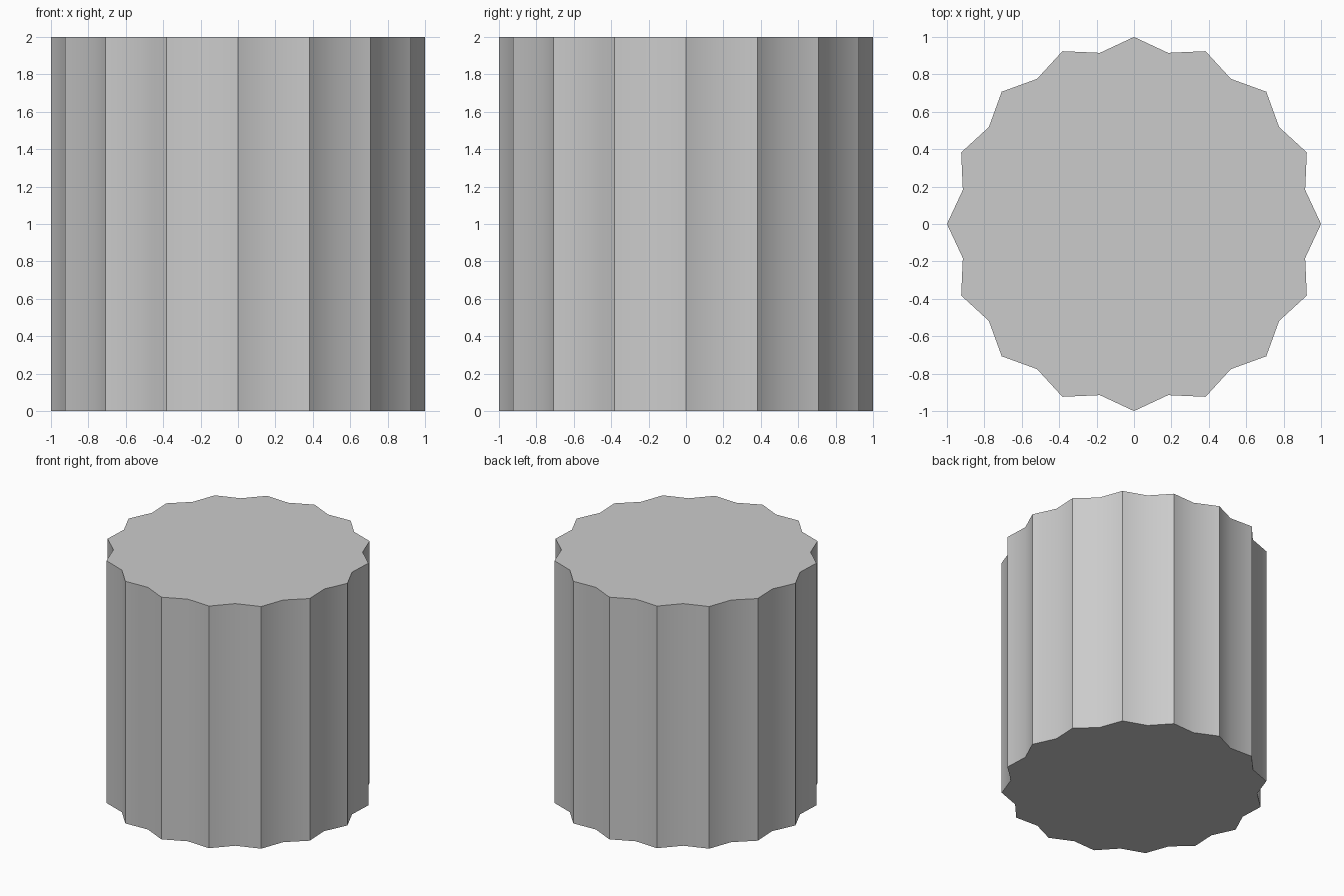
import bpy, bmesh, math

if "Cube" in bpy.data.objects:
    bpy.data.objects.remove(bpy.data.objects["Cube"])

FLUTES = 16
RIDGE, VALLEY, HEIGHT = 1.0, 0.933, 2.0

# Fluted outline: ridges alternate with shallow valleys
bm = bmesh.new()
outline = []
for i in range(FLUTES * 2):
    a = math.pi * i / FLUTES
    r = VALLEY if i % 2 else RIDGE
    outline.append(bm.verts.new((r * math.cos(a), r * math.sin(a), 0)))
base = bm.faces.new(outline)

# Extrude the outline into a solid drum
top = bmesh.ops.extrude_face_region(bm, geom=[base], use_keep_orig=True)["geom"]
bmesh.ops.translate(bm, vec=(0, 0, HEIGHT),
                    verts=[v for v in top if isinstance(v, bmesh.types.BMVert)])
bmesh.ops.recalc_face_normals(bm, faces=bm.faces[:])

mesh = bpy.data.meshes.new("fluted_column_drum")
bm.to_mesh(mesh)
bm.free()
drum = bpy.data.objects.new("fluted_column_drum", mesh)
bpy.context.collection.objects.link(drum)

# Smooth valleys, sharp ridges and rims
bpy.context.view_layer.objects.active = drum
drum.select_set(True)
bpy.ops.object.shade_smooth_by_angle(angle=math.radians(35))
